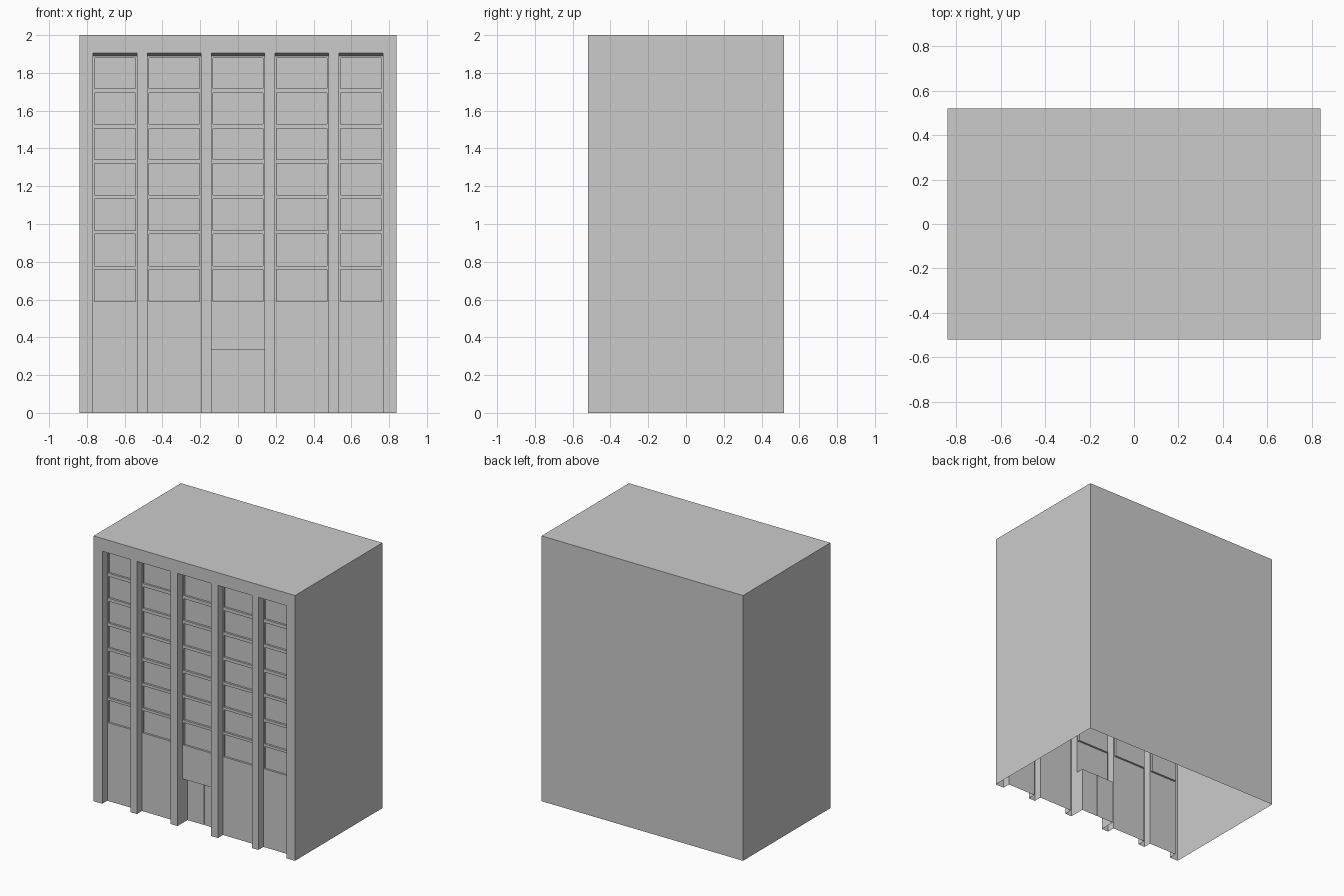
import bpy, bmesh
from mathutils import Vector

if "Cube" in bpy.data.objects:
    bpy.data.objects.remove(bpy.data.objects["Cube"])

W, D, H = 0.84, 0.52, 2.0
PANEL, GLASS, DOOR, GAP = 0.06, 0.075, 0.118, 0.124   # depths behind the front plane
TOP, SOFFIT = 1.904, 1.889                            # front and back edge of bay head
DOOR_H, INSET = 0.333, 0.008
BAYS = [(-0.768, -0.534), (-0.479, -0.197), (-0.14, 0.14), (0.197, 0.479), (0.534, 0.768)]
WINDOWS = [(0.59 + 0.188 * k, 0.759 + 0.1868 * k) for k in range(7)]


def face(bm, pts, normal):
    """Add a face turned towards the given direction."""
    f = bm.faces.new([bm.verts.new(p) for p in pts])
    f.normal_update()
    if f.normal.dot(Vector(normal)) < 0:
        f.normal_flip()


def finish(bm, name):
    bmesh.ops.remove_doubles(bm, verts=bm.verts[:], dist=1e-5)
    bmesh.ops.dissolve_limit(bm, angle_limit=0.01, verts=bm.verts[:], edges=bm.edges[:])
    me = bpy.data.meshes.new(name)
    bm.to_mesh(me)
    bm.free()
    bpy.context.collection.objects.link(bpy.data.objects.new(name, me))


def depth(x, z):
    """How far the facade is set back at a point."""
    for a, b in BAYS:
        if a < x < b and z < TOP:
            if abs(x) < 0.14 and z < DOOR_H:
                return GAP if abs(x) < 0.003 else DOOR
            if a + INSET < x < b - INSET and any(lo < z < hi for lo, hi in WINDOWS):
                return GLASS
            return PANEL
    return 0.0


# Facade: stepped grid of pilasters, panels, windows and doors
xs = sorted({-W, W, -0.003, 0.003} | {v for a, b in BAYS for v in (a, a + INSET, b - INSET, b)})
zs = sorted({0.0, DOOR_H, TOP, H} | {v for w in WINDOWS for v in w})
nx, nz = len(xs) - 1, len(zs) - 1
Y = [[-D + depth((xs[i] + xs[i + 1]) / 2, (zs[j] + zs[j + 1]) / 2)
      for j in range(nz)] for i in range(nx)]

bm = bmesh.new()
for i in range(nx):
    for j in range(nz):
        x0, x1, z0, z1, y = xs[i], xs[i + 1], zs[j], zs[j + 1], Y[i][j]
        face(bm, [(x0, y, z0), (x1, y, z0), (x1, y, z1), (x0, y, z1)], (0, -1, 0))
        if i + 1 < nx and Y[i + 1][j] != y:      # jambs
            q = Y[i + 1][j]
            face(bm, [(x1, y, z0), (x1, q, z0), (x1, q, z1), (x1, y, z1)], (q - y, 0, 0))
        if j + 1 < nz and Y[i][j + 1] != y:      # sills and heads
            q = Y[i][j + 1]
            face(bm, [(x0, y, z1), (x1, y, z1), (x1, q, z1), (x0, q, z1)], (0, 0, q - y))
# slope the head of each bay
for v in bm.verts:
    if abs(v.co.z - TOP) < 1e-5 and v.co.y > -D + 0.01:
        v.co.z = SOFFIT
finish(bm, "facade")

# Side walls, back wall and roof, open underneath
bm = bmesh.new()
for s in (-1, 1):
    face(bm, [(s * W, -D, 0), (s * W, D, 0), (s * W, D, H), (s * W, -D, H)], (s, 0, 0))
face(bm, [(-W, D, 0), (W, D, 0), (W, D, H), (-W, D, H)], (0, 1, 0))
face(bm, [(-W, -D, H), (W, -D, H), (W, D, H), (-W, D, H)], (0, 0, 1))
finish(bm, "walls_and_roof")
